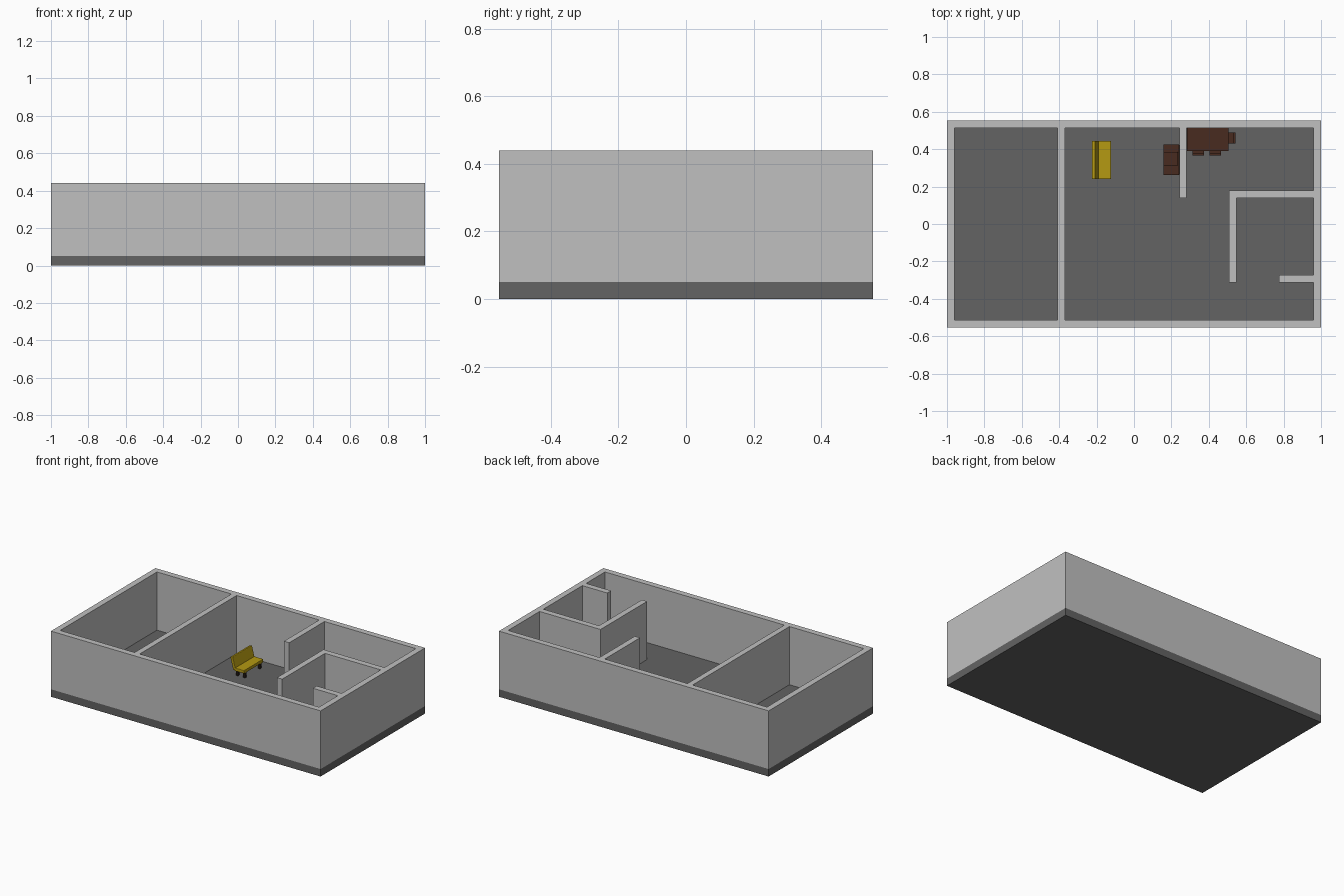
import bpy, bmesh, math
from mathutils import Matrix

if "Cube" in bpy.data.objects:
    bpy.data.objects.remove(bpy.data.objects["Cube"])


def material(name, rgb):
    m = bpy.data.materials.new(name)
    m.diffuse_color = (*rgb, 1)
    m.use_nodes = True
    m.node_tree.nodes["Principled BSDF"].inputs["Base Color"].default_value = m.diffuse_color
    return m


WALL = material("light grey wall", (0.53, 0.53, 0.53))
FLOOR = material("dark grey floor", (0.125, 0.125, 0.125))
YELLOW = material("mustard yellow", (0.46, 0.32, 0.006))
BROWN = material("dark brown wood", (0.065, 0.024, 0.014))
DARK = material("blackish brown", (0.02, 0.012, 0.009))


def boxes(name, mat, spans, bevel=0):
    """One object from (x0, x1, y0, y1, z0, z1) boxes."""
    bm = bmesh.new()
    for x0, x1, y0, y1, z0, z1 in spans:
        mtx = Matrix.Translation(((x0 + x1) / 2, (y0 + y1) / 2, (z0 + z1) / 2)) \
            @ Matrix.Diagonal((x1 - x0, y1 - y0, z1 - z0, 1))
        bmesh.ops.create_cube(bm, size=1, matrix=mtx)
    me = bpy.data.meshes.new(name)
    bm.to_mesh(me)
    bm.free()
    ob = bpy.data.objects.new(name, me)
    bpy.context.collection.objects.link(ob)
    me.materials.append(mat)
    if bevel:
        mod = ob.modifiers.new("rounded edges", 'BEVEL')
        mod.width, mod.segments = bevel, 2
    return ob


F, T = 0.05, 0.44           # floor level, wall top
HX, HY, W = 1.0, 0.553, 0.04  # half sizes, wall thickness
IX, IY = HX - W, HY - W

# floor slab
boxes("floor_slab", FLOOR, [(-HX, HX, -HY, HY, 0, F)])

# outer walls
boxes("outer_walls", WALL, [
    (-HX, HX, -HY, -IY, F, T), (-HX, HX, IY, HY, F, T),
    (-HX, -IX, -IY, IY, F, T), (IX, HX, -IY, IY, F, T)])

# inner walls
boxes("long_partition", WALL, [(-0.408, -0.37, -IY, IY, F, T)])
boxes("kitchen_partition", WALL, [(0.243, 0.282, 0.14, IY, F, T)])
boxes("small_room_walls", WALL, [
    (0.508, IX, 0.14, 0.18, F, T),
    (0.508, 0.547, -0.313, 0.14, F, T),
    (0.775, IX, -0.313, -0.273, F, T)])

# sofa: seat, leaning back, four short legs
boxes("sofa_seat", YELLOW, [(-0.195, -0.123, 0.24, 0.445, 0.085, 0.107)], 0.004)
back = boxes("sofa_back", YELLOW, [(-0.01, 0.01, 0.24, 0.445, -0.002, 0.085)], 0.004)
back.location = (-0.195, 0, 0.092)
back.rotation_euler.y = math.radians(-15)
boxes("sofa_legs", DARK, [
    (x, x + 0.016, y, y + 0.016, F, 0.086)
    for x in (-0.195, -0.143) for y in (0.255, 0.414)])

# low cabinet with a raised middle box
boxes("cabinet", BROWN, [(0.157, 0.242, 0.262, 0.425, F, 0.12)], 0.003)
boxes("cabinet_top_box", BROWN, [(0.157, 0.235, 0.312, 0.385, 0.12, 0.135)], 0.003)

# dining table
boxes("table_top", BROWN, [(0.283, 0.505, 0.39, 0.512, 0.14, 0.155)])
boxes("table_legs", BROWN, [
    (x, x + 0.014, y, y + 0.014, F, 0.14)
    for x in (0.288, 0.486) for y in (0.395, 0.493)])


def chair(name, x, y, angle):
    """Chair tucked under the table, back plate on its local -y side."""
    spans = [(-0.03, 0.03, 0, 0.06, 0.1, 0.11),
             (-0.03, 0.03, 0, 0.01, 0.11, 0.185)]
    spans += [(a, a + 0.008, b, b + 0.008, F, 0.1)
              for a in (-0.03, 0.022) for b in (0, 0.052)]
    ob = boxes(name, BROWN, spans)
    ob.location = (x, y, 0)
    ob.rotation_euler.z = angle


chair("front_chair_left", 0.343, 0.367, 0)
chair("front_chair_right", 0.434, 0.367, 0)
chair("side_chair", 0.543, 0.46, math.pi / 2)
